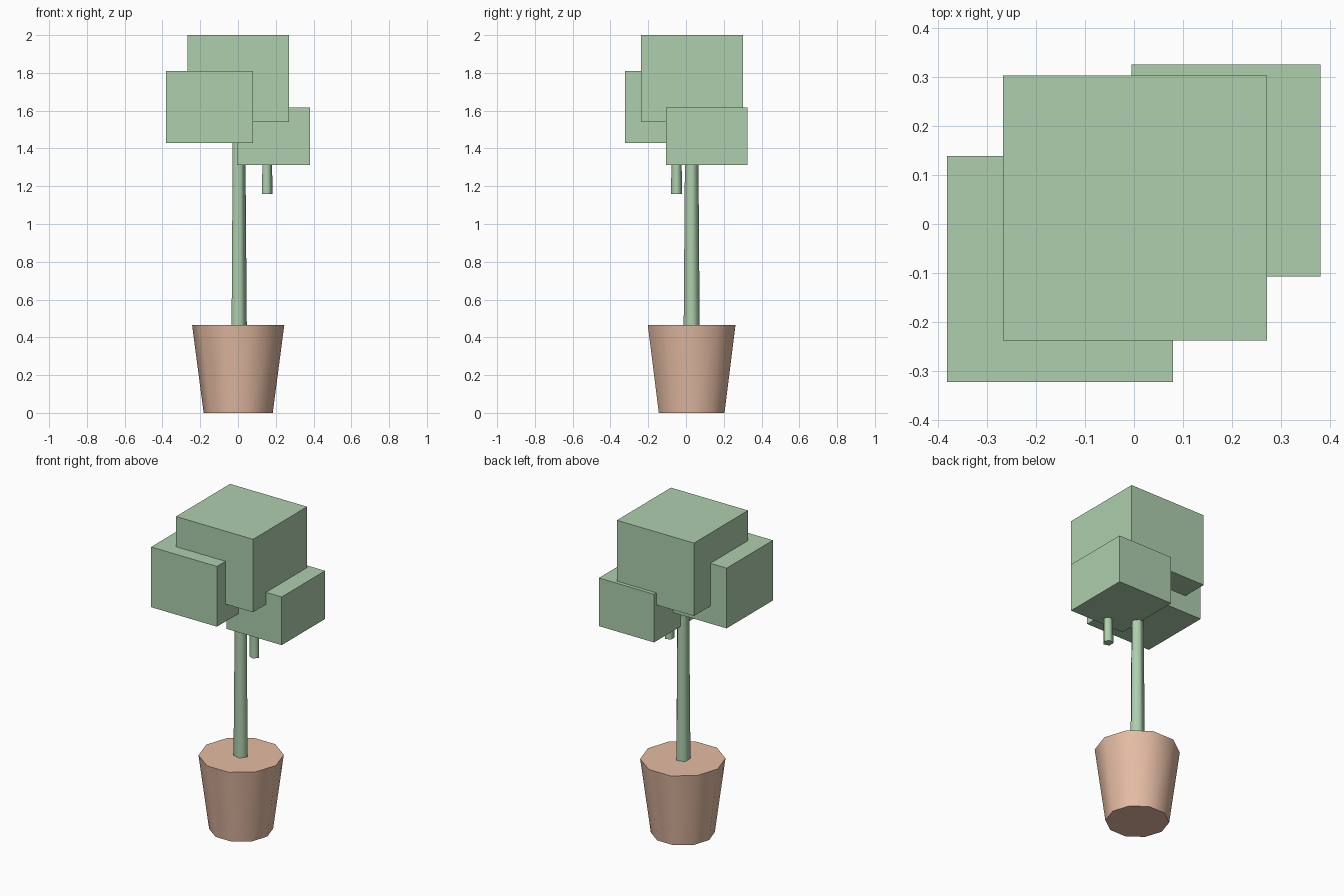
import bpy, bmesh
from math import cos, sin, tau, radians

if "Cube" in bpy.data.objects:
    bpy.data.objects.remove(bpy.data.objects["Cube"])


def material(name, color):
    m = bpy.data.materials.new(name)
    m.diffuse_color = color
    m.use_nodes = True
    m.node_tree.nodes["Principled BSDF"].inputs["Base Color"].default_value = m.diffuse_color
    return m


green = material("leaf_green", (0.42, 0.62, 0.42, 1))
clay = material("terracotta", (0.78, 0.50, 0.37, 1))


def add_object(name, bm, mat):
    bmesh.ops.recalc_face_normals(bm, faces=bm.faces)
    me = bpy.data.meshes.new(name)
    bm.to_mesh(me)
    bm.free()
    me.materials.append(mat)
    ob = bpy.data.objects.new(name, me)
    bpy.context.collection.objects.link(ob)
    return ob


def box(name, lo, hi, mat):
    bm = bmesh.new()
    bmesh.ops.create_cube(bm, size=1)
    for v in bm.verts:
        v.co = [(a + b) / 2 + c * (b - a) for a, b, c in zip(lo, hi, v.co)]
    return add_object(name, bm, mat)


def tapered(name, sides, x, y, z0, z1, r0, r1, mat, angle):
    # capped frustum with its first corner on +x
    bm = bmesh.new()
    rings = [[bm.verts.new((x + r * cos(tau * i / sides), y + r * sin(tau * i / sides), z))
              for i in range(sides)] for z, r in ((z0, r0), (z1, r1))]
    for i in range(sides):
        j = (i + 1) % sides
        bm.faces.new((rings[0][i], rings[0][j], rings[1][j], rings[1][i]))
    bm.faces.new(rings[0])
    bm.faces.new(rings[1])
    ob = add_object(name, bm, mat)
    bpy.ops.object.select_all(action='DESELECT')
    ob.select_set(True)
    bpy.context.view_layer.objects.active = ob
    bpy.ops.object.shade_smooth_by_angle(angle=radians(angle))
    return ob


# ten-sided pot
tapered("pot", 10, 0.001, 0.03, 0, 0.465, 0.183, 0.244, clay, 50)

# five-sided trunk and side branch
tapered("trunk", 5, 0.002, 0.03, 0.462, 1.60, 0.0445, 0.0355, green, 75)
tapered("branch", 5, 0.152, -0.05, 1.158, 1.45, 0.031, 0.026, green, 75)

# leaf blocks
box("foliage_top", (-0.267, -0.237, 1.54), (0.271, 0.302, 2.0), green)
box("foliage_left", (-0.381, -0.322, 1.43), (0.079, 0.139, 1.81), green)
box("foliage_right", (-0.005, -0.107, 1.312), (0.380, 0.325, 1.616), green)
